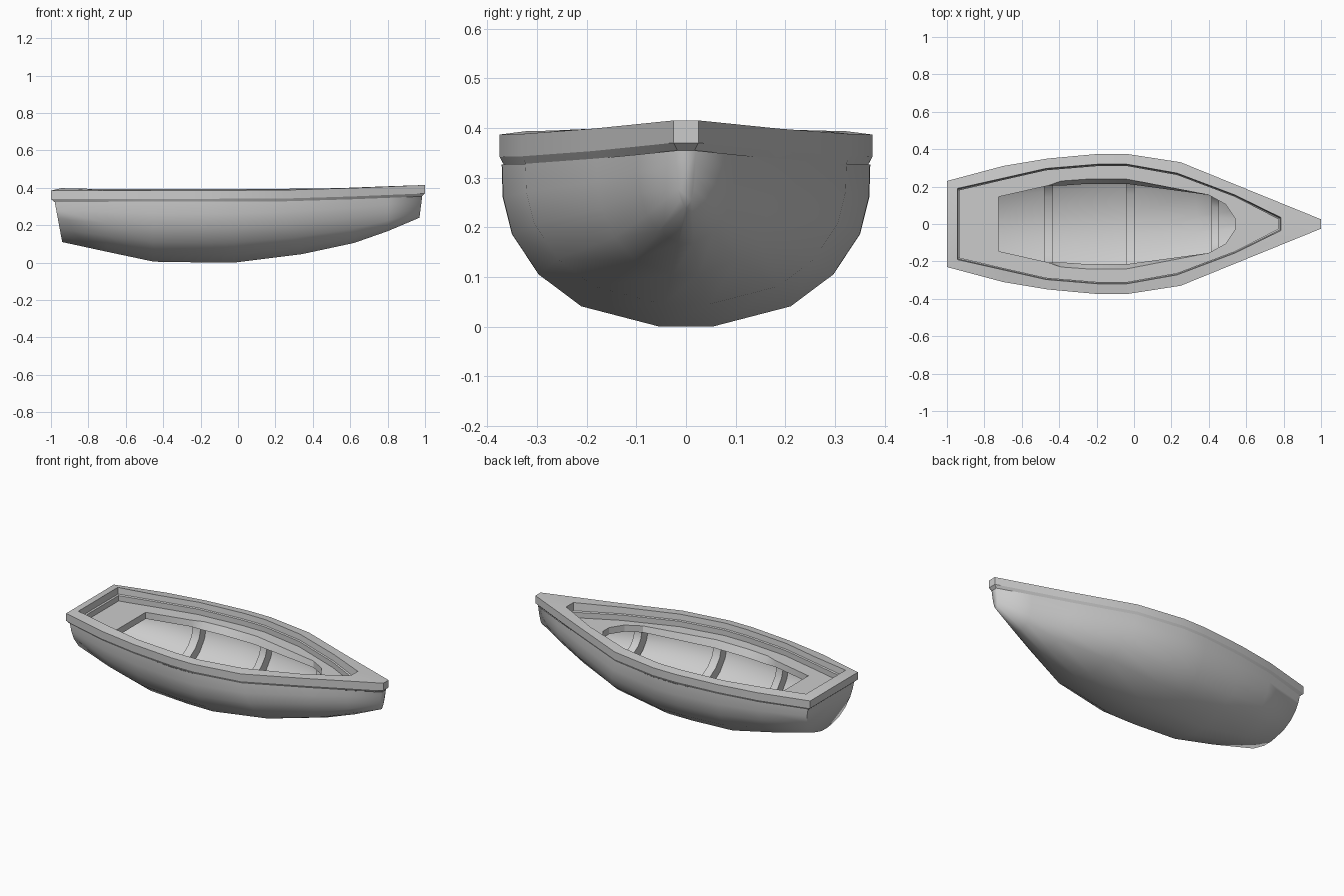
import bpy, bmesh, math

if "Cube" in bpy.data.objects:
    bpy.data.objects.remove(bpy.data.objects["Cube"])

# Cross-section fractions (width, height) from keel to gunwale
SECTION = [(.145, 0), (.57, .125), (.80, .32), (.945, .57), (.995, .80), (1, 1)]
# Hull stations: x at keel, x at top, half width, keel height
STATIONS = [(-.94, -.98, .222, .11), (-.70, -.70, .302, .058),
            (-.45, -.46, .343, .005), (-.19, -.19, .371, .001),
            (-.02, -.04, .370, 0), (.34, .25, .323, .045),
            (.62, .60, .180, .105), (.80, .80, .098, .168),
            (.97, .985, .02, .24)]


def sheer(x):
    # Rim height, rising towards the bow
    return .385 + .002 * (x + 1) / 1.2 if x < .2 else .387 + .028 * ((x - .2) / .8) ** 1.3


def section(st, inset=0.0, top_drop=.06):
    xb, xt, w, keel = st
    half = []
    for f, g in SECTION:
        x = xb + (xt - xb) * g
        z0 = keel + inset
        half.append((x, (w - inset) * f, z0 + (sheer(x) - top_drop - z0) * g))
    return [(x, -y, z) for x, y, z in reversed(half)] + half


def station_at(x):
    for a, b in zip(STATIONS, STATIONS[1:]):
        if a[1] <= x <= b[1]:
            t = (x - a[1]) / (b[1] - a[1])
            return (x, x, a[2] + (b[2] - a[2]) * t, a[3] + (b[3] - a[3]) * t)


def loft(name, loops, ring=False, wrap=False, caps=(), angle=30, flip=False):
    bm = bmesh.new()
    rows = [[bm.verts.new(p) for p in l] for l in loops]
    pairs = list(zip(rows, rows[1:])) + ([(rows[-1], rows[0])] if wrap else [])
    n = len(rows[0])
    for a, b in pairs:
        for i in range(n if ring else n - 1):
            j = (i + 1) % n
            bm.faces.new((a[i], a[j], b[j], b[i]))
    for c in caps:
        bm.faces.new(rows[c])
    bmesh.ops.recalc_face_normals(bm, faces=bm.faces)
    if flip:
        bmesh.ops.reverse_faces(bm, faces=bm.faces)
    mesh = bpy.data.meshes.new(name)
    bm.to_mesh(mesh)
    bm.free()
    ob = bpy.data.objects.new(name, mesh)
    bpy.context.collection.objects.link(ob)
    bpy.ops.object.select_all(action='DESELECT')
    ob.select_set(True)
    bpy.context.view_layer.objects.active = ob
    bpy.ops.object.shade_smooth_by_angle(angle=math.radians(angle))
    return ob


def ring(half, z, dx=0, dy=0):
    # Mirror a half outline; z may depend on x
    pts = [(x + dx * (1 if x < -.7 else -1 if x > .7 else 0), y - dy) for x, y in half]
    zf = z if callable(z) else (lambda x: z)
    full = pts + [(x, -y) for x, y in reversed(pts)]
    return [(x, y, zf(x)) for x, y in full]


# Outer hull with transom and stem
loft("hull", [section(s) for s in STATIONS], caps=(0, -1), angle=70)

# Inside skin of the hull
inner = [(STATIONS[0][0] + .04, STATIONS[0][1] + .04) + STATIONS[0][2:]] + STATIONS[1:8]
loft("hull_lining", [section(s, .035, .10) for s in inner], caps=(0, -1),
     angle=40, flip=True)

# Gunwale rim and side bench
outer = [(-1, .23), (-.70, .31), (-.46, .35), (-.19, .375), (-.04, .375),
         (.25, .33), (.60, .1875), (1, .025)]
inside = [(-.945, .19), (-.70, .245), (-.47, .297), (-.19, .32), (-.04, .32),
          (.23, .272), (.54, .155), (.785, .035)]
opening = [(-.725, .145), (-.46, .205), (-.39, .23), (-.25, .24), (-.04, .24),
           (.40, .155), (.49, .105), (.54, .03)]
# Lower edge of the opening leans inward amidships
opening_low = [(x, y - (.025 if -.45 < x < .1 else 0)) for x, y in opening]

loft("gunwale", [
    ring(outer, lambda x: sheer(x) - .062, .02, .009),
    ring(outer, lambda x: sheer(x) - .045),
    ring(outer, sheer),
    ring(inside, lambda x: sheer(x) + (.013 if x < -.9 else .007 if x < .5 else .002)),
    ring(inside, .36, .004, .004),
    ring(inside, .355, .012, .010),
    ring(inside, .31, .012, .010)], ring=True, wrap=True, angle=20)

loft("bench", [
    ring(inside, .322),
    ring(opening, .322),
    ring(opening_low, .282),
    ring(inside, .282, .01, .01)], ring=True, wrap=True, angle=20)

# Curved ribs following the lining
for i, (x0, x1) in enumerate([(-.48, -.432), (-.042, .005), (.415, .455)]):
    a, b = station_at(x0), station_at(x1)
    rows = [section(a, .03, .10), section(a, .09, .10),
            section(b, .09, .10), section(b, .03, .10)]
    # Lofted across the boat so each rib is a closed bar
    loft("rib_%d" % (i + 1), [list(r) for r in zip(*rows)], ring=True,
         caps=(0, -1), angle=40)
